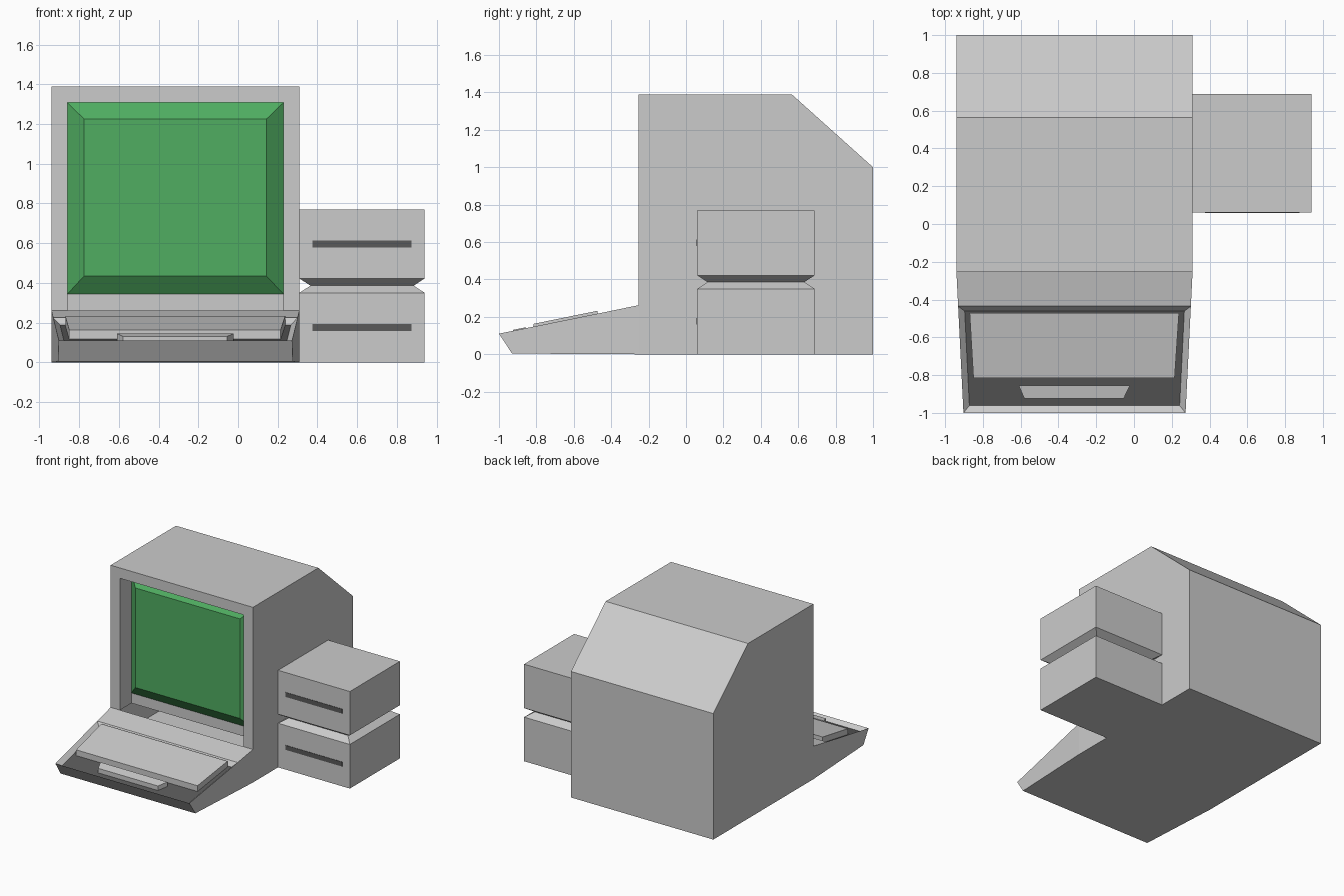
import bpy
import bmesh

if "Cube" in bpy.data.objects:
    bpy.data.objects.remove(bpy.data.objects["Cube"])


def material(name, rgb):
    m = bpy.data.materials.new(name)
    m.diffuse_color = (*rgb, 1)
    m.use_nodes = True
    m.node_tree.nodes["Principled BSDF"].inputs["Base Color"].default_value = m.diffuse_color
    return m


GREY = material("casing_grey", (0.8, 0.8, 0.8))
DARK = material("dark_grey", (0.1, 0.1, 0.1))
GREEN = material("screen_green", (0.08, 0.42, 0.12))


def finish(name, bm, *mats):
    mesh = bpy.data.meshes.new(name)
    bm.to_mesh(mesh)
    bm.free()
    for m in mats:
        mesh.materials.append(m)
    obj = bpy.data.objects.new(name, mesh)
    bpy.context.collection.objects.link(obj)
    return obj


def loft(rings, skip=(), caps=True):
    """Bridge matching rings of points; skip leaves out side faces by index."""
    bm = bmesh.new()
    vs = [[bm.verts.new(p) for p in r] for r in rings]
    n = len(rings[0])
    sides = {}
    for k, (a, b) in enumerate(zip(vs, vs[1:])):
        for i in range(n):
            if i not in skip:
                j = (i + 1) % n
                sides[k, i] = bm.faces.new((a[i], a[j], b[j], b[i]))
    if caps:
        bm.faces.new(vs[0][::-1])
        bm.faces.new(vs[-1])
    bmesh.ops.recalc_face_normals(bm, faces=bm.faces)
    return bm, sides


def rect(x0, x1, y0, y1, z):
    return [(x0, y0, z), (x1, y0, z), (x1, y1, z), (x0, y1, z)]


FRONT = -0.255
LEFT, RIGHT = -0.94, 0.31

# Monitor housing: side profile across x, with a recessed screen opening
profile = [(FRONT, 0), (1, 0), (1, 1), (0.565, 1.39), (FRONT, 1.39), (FRONT, 0.262)]
bm, sides = loft([[(x, y, z) for y, z in profile] for x in (LEFT, RIGHT)], skip=(5,))
front = sides[0, 4]
bmesh.ops.inset_region(bm, faces=[front], thickness=0.082, use_even_offset=True)
bmesh.ops.inset_region(bm, faces=[front], thickness=0, depth=-0.145)
# close the hidden joint behind the keyboard with an open seam only
finish("monitor_housing", bm, GREY)

# Screen: shallow frustum bulging from the back of the recess
bm, _ = loft([[(x, y, z) for x, z in ((l, b), (r, b), (r, t), (l, t))]
              for y, l, r, b, t in ((-0.112, -0.859, 0.229, 0.344, 1.308),
                                    (-0.18, -0.775, 0.143, 0.435, 1.225))])
finish("screen", bm, GREEN)

# Keyboard base: tapered wedge with a sunken key well
profile = [(FRONT, 0.262), (-0.435, 0.225), (-1, 0.11), (-0.93, 0.004), (FRONT, 0)]


def taper(y, outer, inner):
    return outer + (inner - outer) * (FRONT - y) / (1 + FRONT)


bm, sides = loft([[(taper(y, a, b), y, z) for y, z in profile]
                  for a, b in ((LEFT, -0.903), (RIGHT, 0.273))], skip=(4,))
well = sides[0, 1]
bmesh.ops.inset_region(bm, faces=[well], thickness=0.033, depth=-0.03,
                       use_even_offset=True)
well.material_index = 1
finish("keyboard_base", bm, GREY, DARK)


# Keys: slabs following the slope of the keyboard
def key_slab(name, front, rear, rise):
    rings = []
    for dz in (-0.031, rise):
        ring = []
        for (y, l, r), order in ((front, 1), (rear, -1)):
            z = 0.11 + (y + 1) * 0.204 + dz
            ring += [(l, y, z), (r, y, z)][::order]
        rings.append(ring)
    finish(name, loft(rings)[0], GREY)


key_slab("key_block", (-0.815, -0.85, 0.215), (-0.472, -0.87, 0.238), 0.015)
key_slab("space_bar", (-0.925, -0.58, -0.055), (-0.855, -0.61, -0.022), 0.005)

# Disk drives: one stack with a V-shaped groove between the two units
levels = [(0, 0), (0.35, 0), (0.386, 0.055), (0.422, 0), (0.77, 0)]
bm, _ = loft([rect(RIGHT + i, 0.94 - i, 0.06 + i, 0.688 - i, z) for z, i in levels])
finish("disk_drives", bm, GREY)

# Drive slots: thin dark plates on the front faces
for name, z in (("lower_drive_slot", 0.158), ("upper_drive_slot", 0.578)):
    bm, _ = loft([rect(0.375, 0.875, 0.057, 0.07, h) for h in (z, z + 0.036)])
    finish(name, bm, DARK)
